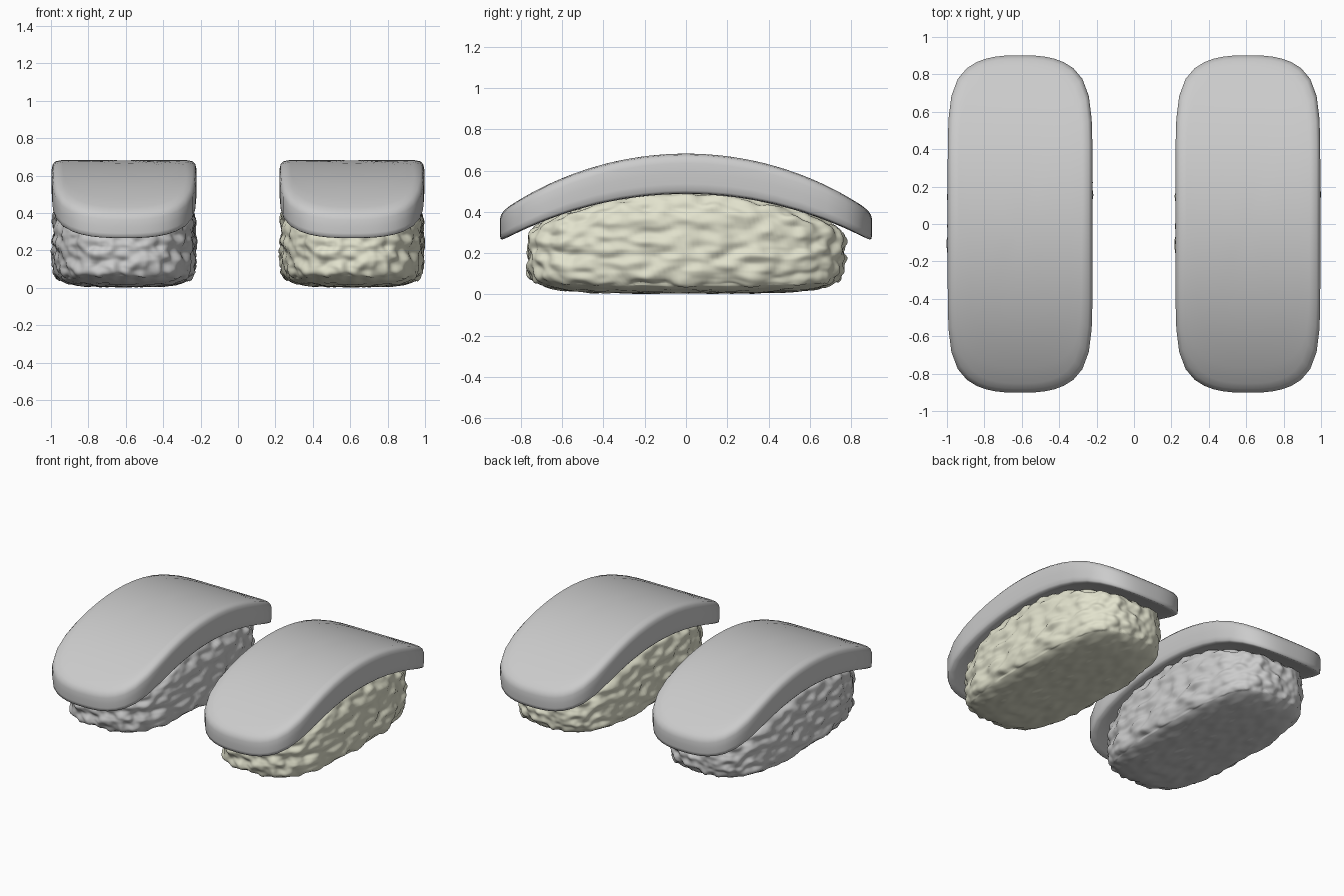
import bpy, bmesh, math
from mathutils import Vector, noise

if "Cube" in bpy.data.objects:
    bpy.data.objects.remove(bpy.data.objects["Cube"])

HW = 0.387   # half width of one piece
HL = 0.902   # half length of the topping
CX = 0.609   # distance of each piece from the centre


def arc(y, crown, end):
    """Height of a circular arch with the given crown and end heights."""
    drop = crown - end
    r = (HL * HL + drop * drop) / (2 * drop)
    return crown - r + math.sqrt(r * r - y * y)


def top(y):
    return arc(y, 0.682, 0.397)


def under(y):
    return arc(y, 0.487, 0.256)


def finish(bm, name, x, mat=None):
    bmesh.ops.recalc_face_normals(bm, faces=bm.faces)
    me = bpy.data.meshes.new(name)
    bm.to_mesh(me)
    bm.free()
    me.shade_smooth()
    ob = bpy.data.objects.new(name, me)
    ob.location.x = x
    bpy.context.collection.objects.link(ob)
    if mat:
        me.materials.append(mat)
    return ob


def outline(a):
    """Unit plan outline with straight sides and rounded ends."""
    c, s = math.cos(a), math.sin(a)
    lo, hi = 0, 1.5
    for _ in range(30):
        r = (lo + hi) / 2
        if abs(c * r)**2.6 + abs(s * r)**7.5 < 1:
            lo = r
        else:
            hi = r
    return c * lo, s * lo


# Arched topping: plan rings, from underside centre to top centre
def topping(name, x):
    bm = bmesh.new()
    n = 56
    plan = [outline(2 * math.pi * k / n) for k in range(n)]
    inner = [0.1, 0.25, 0.4, 0.55, 0.7, 0.85]
    edge = [(0.04, 0), (0.012, 0.02), (0.003, 0.08), (0, 0.25), (0, 0.5),
            (0, 0.76), (0.006, 0.89), (0.02, 0.97), (0.05, 1)]
    rings = ([(s, 0, 0) for s in inner] + [(1, i, t) for i, t in edge]
             + [(s, 0, 1) for s in reversed(inner)])
    loops = []
    for s, inset, t in rings:
        loop = []
        for u, w in plan:
            px, py = u * (HW * s - inset), w * (HL * s - inset)
            lo, hi = under(py), top(py)
            loop.append(bm.verts.new((px, py, lo + (hi - lo) * t)))
        loops.append(loop)
    for A, B in zip(loops, loops[1:]):
        for k in range(n):
            bm.faces.new((A[k], A[(k+1) % n], B[(k+1) % n], B[k]))
    bm.faces.new(loops[0])
    bm.faces.new(loops[-1])
    return finish(bm, name, x)


# Rice block: squared-off pebble with grainy bumps, top following the arch
def rice(name, x, mat=None):
    bm = bmesh.new()
    bmesh.ops.create_cube(bm, size=2)
    bmesh.ops.subdivide_edges(bm, edges=bm.edges, cuts=64, use_grid_fill=True)
    for v in bm.verts:
        p = v.co
        rho = (abs(p.x)**3.1 + abs(p.y)**3.1) ** (1 / 3.1)
        q = p / (rho**5 + abs(p.z)**5) ** 0.2
        y = q.y * 0.765
        h = under(y) + 0.02 - 0.22 if q.z > 0 else 0.213
        v.co = (q.x * 0.377, y, 0.22 + q.z * h)
    bm.normal_update()
    moves = []
    for v in bm.verts:
        c = v.co
        g = noise.noise(Vector((c.x * 16, c.y * 10, c.z * 18)))
        g += 0.25 * noise.noise(Vector((c.x * 28, c.y * 20 + 5, c.z * 30)))
        flat = 0.35 if v.normal.z < -0.8 else 1
        moves.append(v.normal * g * 0.024 * flat)
    for v, m in zip(bm.verts, moves):
        v.co += m
        v.co.z = max(v.co.z, 0)
    return finish(bm, name, x, mat)


cream = bpy.data.materials.new("cream_rice")
cream.diffuse_color = (0.76, 0.76, 0.61, 1)
cream.use_nodes = True
cream.node_tree.nodes["Principled BSDF"].inputs["Base Color"].default_value = cream.diffuse_color

for side, x, mat in (("left", -CX, None), ("right", CX, cream)):
    topping("topping_" + side, x)
    rice("rice_" + side, x, mat)
